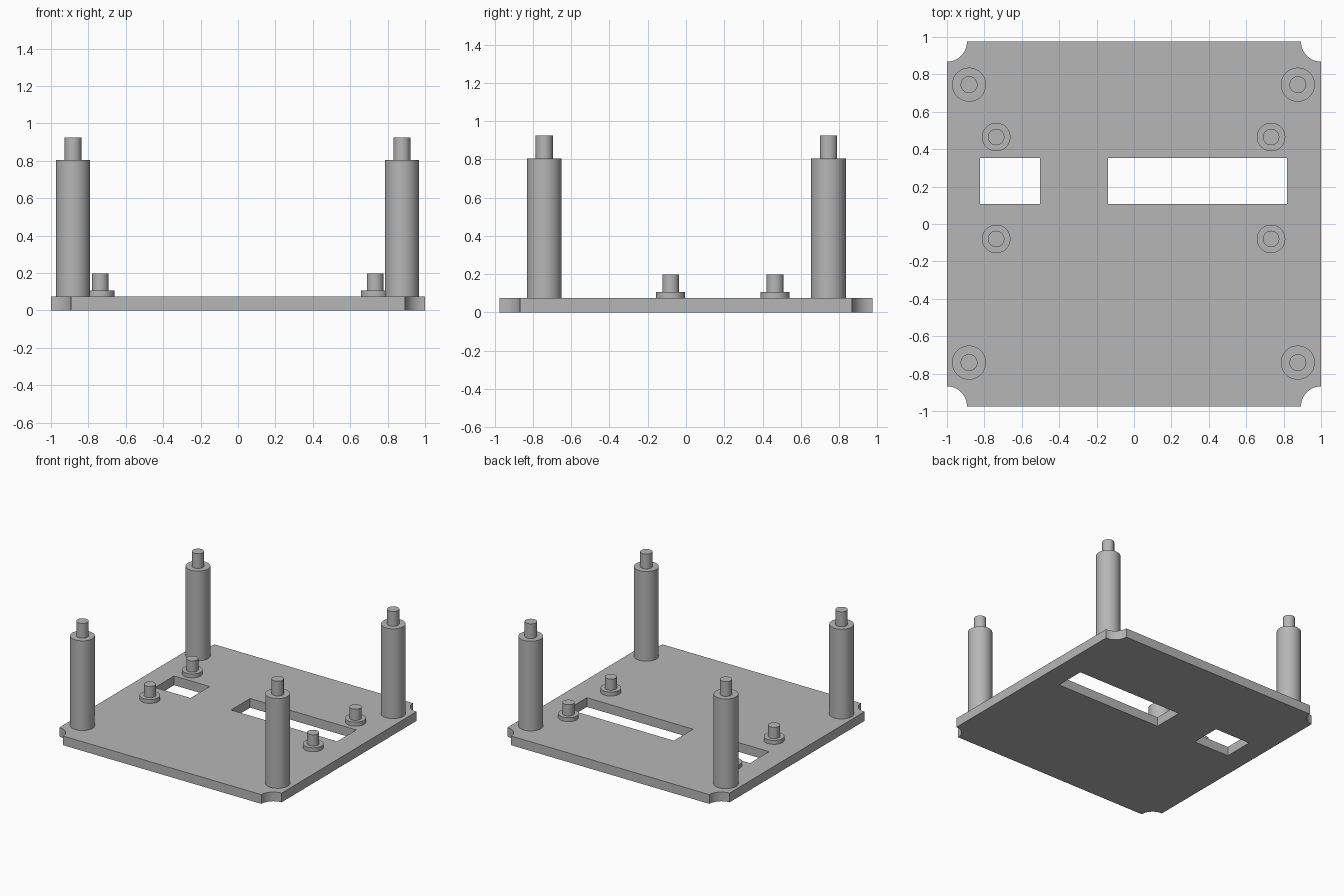
import bpy, bmesh
from math import sin, cos, pi, radians

cube = bpy.data.objects.get("Cube")
if cube:
    bpy.data.objects.remove(cube, do_unlink=True)

GREY = (0.47, 0.47, 0.47, 1)
grey = bpy.data.materials.new("grey plastic")
grey.use_nodes = True
grey.diffuse_color = GREY
grey.node_tree.nodes["Principled BSDF"].inputs["Base Color"].default_value = GREY

HALF_X, HALF_Y, THICK, NOTCH = 1.0, 0.975, 0.075, 0.107


def finish(obj):
    """Apply the material and smooth the round walls only."""
    obj.data.materials.clear()
    obj.data.materials.append(grey)
    bpy.ops.object.select_all(action='DESELECT')
    obj.select_set(True)
    bpy.context.view_layer.objects.active = obj
    bpy.ops.object.shade_smooth_by_angle(angle=radians(30))


def add_mesh(name, bm):
    mesh = bpy.data.meshes.new(name)
    bm.to_mesh(mesh)
    bm.free()
    obj = bpy.data.objects.new(name, mesh)
    bpy.context.collection.objects.link(obj)
    return obj


def base_plate():
    """Extruded outline with scooped corners and two rectangular slots."""
    outline = []
    for k, (sx, sy) in enumerate([(1, 1), (-1, 1), (-1, -1), (1, -1)]):
        for i in range(17):
            a = radians(270 + 90 * k - 90 * i / 16)
            outline.append((sx * HALF_X + NOTCH * cos(a), sy * HALF_Y + NOTCH * sin(a)))
    y0, y1 = 0.107, 0.353
    slots = [[(x0, y0), (x1, y0), (x1, y1), (x0, y1)]
             for x0, x1 in [(-0.823, -0.502), (-0.138, 0.818)]]

    curve = bpy.data.curves.new("plate_outline", 'CURVE')
    curve.dimensions = '2D'
    curve.fill_mode = 'BOTH'
    curve.extrude = THICK / 2
    for loop in [outline] + slots:
        spline = curve.splines.new('POLY')
        spline.points.add(len(loop) - 1)
        for p, (x, y) in zip(spline.points, loop):
            p.co = (x, y, 0, 1)
        spline.use_cyclic_u = True
    helper = bpy.data.objects.new("plate_outline", curve)
    bpy.context.collection.objects.link(helper)
    bm = bmesh.new()
    bm.from_mesh(helper.to_mesh())
    helper.to_mesh_clear()
    bpy.data.objects.remove(helper, do_unlink=True)
    bpy.data.curves.remove(curve)

    bmesh.ops.remove_doubles(bm, verts=bm.verts, dist=0.0001)
    bmesh.ops.recalc_face_normals(bm, faces=bm.faces)
    bmesh.ops.translate(bm, verts=bm.verts, vec=(0, 0, THICK / 2))
    finish(add_mesh("base_plate", bm))


def stepped_peg(name, x, y, radius, shoulder, pin_radius, top, sides=48):
    """Round post with a thinner pin on top, as one turned profile."""
    bm = bmesh.new()
    profile = [(radius, THICK), (radius, shoulder), (pin_radius, shoulder), (pin_radius, top)]
    rings = [[bm.verts.new((x + r * cos(2 * pi * i / sides), y + r * sin(2 * pi * i / sides), z))
              for i in range(sides)] for r, z in profile]
    for low, high in zip(rings, rings[1:]):
        for i in range(sides):
            j = (i + 1) % sides
            bm.faces.new((low[i], low[j], high[j], high[i]))
    bm.faces.new(rings[-1])
    bm.faces.new(rings[0][::-1])
    finish(add_mesh(name, bm))


base_plate()

# Tall corner posts and short board pegs
for side, post_x, peg_x in [("left", 0.876, 0.733), ("right", -0.882, -0.737)]:
    for end, post_y, peg_y in [("front", -0.741, -0.08), ("back", 0.745, 0.465)]:
        stepped_peg(f"{end}_{side}_post", post_x, post_y, 0.091, 0.805, 0.045, 0.925)
        stepped_peg(f"{end}_{side}_peg", peg_x, peg_y, 0.076, 0.107, 0.044, 0.198)
